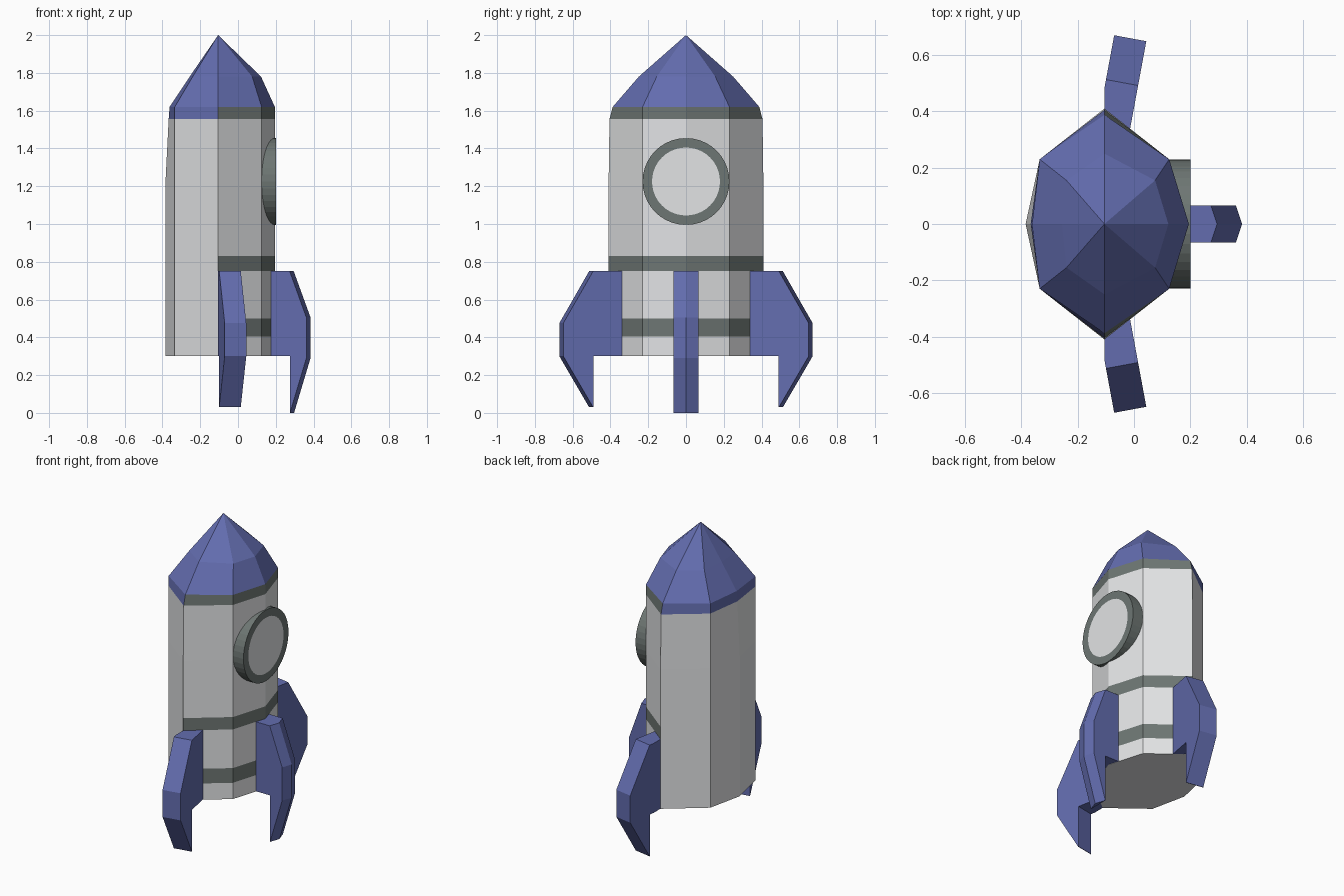
import bpy, bmesh, math
from mathutils import Vector

if "Cube" in bpy.data.objects:
    bpy.data.objects.remove(bpy.data.objects["Cube"])


def material(name, rgb):
    m = bpy.data.materials.new(name)
    m.diffuse_color = (*rgb, 1)
    m.use_nodes = True
    m.node_tree.nodes["Principled BSDF"].inputs["Base Color"].default_value = m.diffuse_color
    return m


GREY = material("light grey", (0.76, 0.77, 0.78))
DARK = material("dark grey", (0.155, 0.182, 0.172))
BLUE = material("blue", (0.125, 0.152, 0.43))


def finish(name, bm, mats):
    bmesh.ops.recalc_face_normals(bm, faces=bm.faces[:])
    me = bpy.data.meshes.new(name)
    bm.to_mesh(me)
    bm.free()
    for m in mats:
        me.materials.append(m)
    ob = bpy.data.objects.new(name, me)
    bpy.context.collection.objects.link(ob)
    return ob


SEAM = -0.105  # plane between the detailed front half and the plain back half

# Hull: eight-sided rings (z, nose x, shoulder x, shoulder y, seam y, back shoulder x, back x)
rings = [(z, 0.195, 0.125, 0.23, y, -0.335, b) for z, y, b in (
    (0.30, 0.41, -0.385), (0.405, 0.41, -0.385), (0.50, 0.41, -0.385),
    (0.75, 0.41, -0.385), (0.83, 0.41, -0.385), (1.20, 0.41, -0.385),
    (1.555, 0.405, -0.367), (1.62, 0.388, -0.362))]
rings.append((1.78, 0.122, 0.075, 0.155, 0.25, -0.24, -0.256))

bm = bmesh.new()
loops = []
for z, n, sx, sy, y, bx, b in rings:
    pts = [(n, 0), (sx, sy), (SEAM, y), (bx, sy), (b, 0), (bx, -sy), (SEAM, -y), (sx, -sy)]
    loops.append([bm.verts.new((px, py, z)) for px, py in pts])
bm.faces.new(loops[0])
for lo, hi in zip(loops, loops[1:]):
    for i in range(8):
        j = (i + 1) % 8
        bm.faces.new((lo[i], lo[j], hi[j], hi[i]))
tip = bm.verts.new((SEAM, 0, 2.0))
for i in range(8):
    bm.faces.new((loops[-1][i], loops[-1][(i + 1) % 8], tip))

# Stripes on the front half only, blue nose above
for f in bm.faces:
    c = f.calc_center_median()
    front = c.x > SEAM
    if c.z > 1.62 or (c.z > 1.555 and not front):
        f.material_index = 2
    elif front and any(a < c.z < b for a, b in ((0.405, 0.50), (0.75, 0.83), (1.555, 1.62))):
        f.material_index = 1
finish("rocket_hull", bm, [GREY, DARK, BLUE])

# Round window: dark rim with a light pane inset in its end
bm = bmesh.new()
N = 40


def circle(r, x):
    return [bm.verts.new((x, r * math.cos(2 * math.pi * i / N),
                          1.225 + r * math.sin(2 * math.pi * i / N))) for i in range(N)]


back, rim, pane = circle(0.23, 0.05), circle(0.23, 0.20), circle(0.18, 0.20)
for a, b in ((back, rim), (rim, pane)):
    for i in range(N):
        j = (i + 1) % N
        bm.faces.new((a[i], a[j], b[j], b[i]))
bm.faces.new(back)
bm.faces.new(pane).material_index = 1
finish("round_window", bm, [DARK, GREY])


# Fins: a profile of (distance, z, on outer edge) swept across the width
def fin(name, base, angle, profile, half, ridge):
    u = Vector((math.cos(angle), math.sin(angle), 0))
    v = Vector((-u.y, u.x, 0))
    origin = Vector((*base, 0))
    bm = bmesh.new()
    cols = []
    for w in (-half, 0, half):
        cols.append([bm.verts.new(origin + u * (s + (ridge if o and w == 0 else 0)) + v * w
                                  + Vector((0, 0, z))) for s, z, o in profile])
    n = len(profile)
    for a, b in zip(cols, cols[1:]):
        for i in range(n):
            j = (i + 1) % n
            bm.faces.new((a[i], a[j], b[j], b[i]))
    bm.faces.new(cols[0])
    bm.faces.new(cols[2])
    bmesh.ops.remove_doubles(bm, verts=bm.verts[:], dist=0.0005)
    # trim anything behind the seam plane
    cut = bmesh.ops.bisect_plane(bm, geom=bm.verts[:] + bm.edges[:] + bm.faces[:],
                                 plane_co=(SEAM, 0, 0), plane_no=(-1, 0, 0), clear_outer=True)
    edges = [e for e in cut["geom_cut"] if isinstance(e, bmesh.types.BMEdge)]
    if edges:
        bmesh.ops.holes_fill(bm, edges=edges)
    finish(name, bm, [BLUE])


fin("front_fin", (0, 0), 0,
    [(0.172, 0.301, 0), (0.172, 0.75, 0), (0.273, 0.75, 1), (0.362, 0.505, 1),
     (0.362, 0.29, 1), (0.275, 0.0, 1), (0.274, 0.0, 0), (0.274, 0.301, 0)], 0.066, 0.022)

side = [(0.045, 0.301, 0), (0.045, 0.75, 0), (0.206, 0.75, 1), (0.366, 0.475, 1),
        (0.366, 0.30, 1), (0.206, 0.03, 1), (0.203, 0.03, 0), (0.203, 0.301, 0)]
for name, s in (("left_fin", 1), ("right_fin", -1)):
    fin(name, (-0.080, 0.30 * s), s * math.radians(79.5), side, 0.058, 0)
